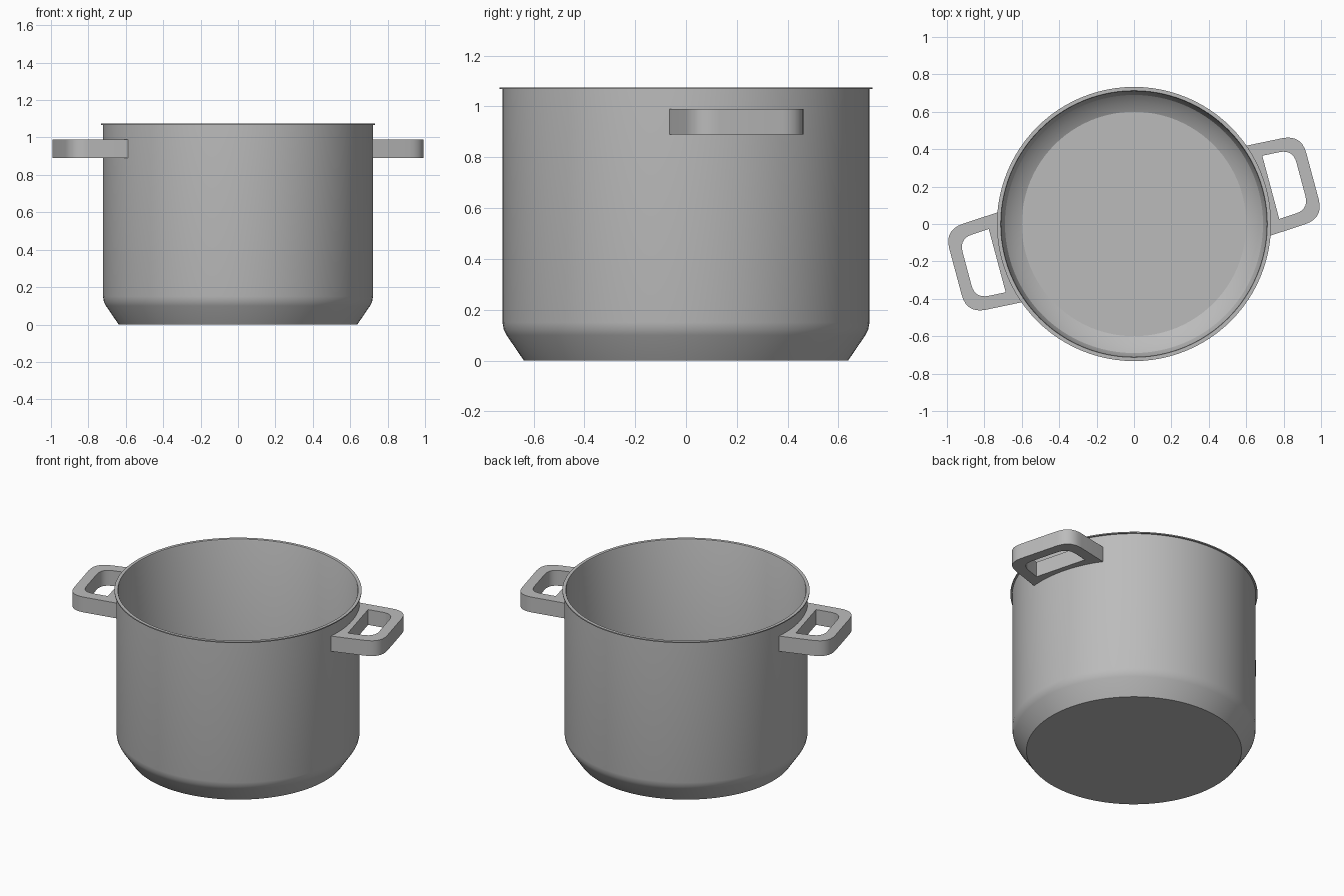
import bpy, bmesh, math
from mathutils import Vector, Matrix

cube = bpy.data.objects.get("Cube")
if cube:
    bpy.data.objects.remove(cube, do_unlink=True)

# One brushed grey metal for everything
STEEL = (0.5, 0.5, 0.5, 1)
steel = bpy.data.materials.new("grey_steel")
steel.use_nodes = True
steel.diffuse_color = STEEL
steel.node_tree.nodes["Principled BSDF"].inputs["Base Color"].default_value = STEEL


def finish(bm, name, angle):
    """Turn a bmesh into a smooth shaded object that keeps its sharp edges."""
    bmesh.ops.recalc_face_normals(bm, faces=bm.faces)
    mesh = bpy.data.meshes.new(name)
    bm.to_mesh(mesh)
    bm.free()
    mesh.materials.append(steel)
    obj = bpy.data.objects.new(name, mesh)
    bpy.context.collection.objects.link(obj)
    bpy.ops.object.select_all(action='DESELECT')
    obj.select_set(True)
    bpy.context.view_layer.objects.active = obj
    bpy.ops.object.shade_smooth_by_angle(angle=math.radians(angle))
    return obj


def lathe(name, profile, steps=96):
    bm = bmesh.new()
    verts = [bm.verts.new((r, 0, z)) for r, z in profile]
    edges = [bm.edges.new(pair) for pair in zip(verts, verts[1:])]
    bmesh.ops.spin(bm, geom=verts + edges, axis=(0, 0, 1), cent=(0, 0, 0),
                   angle=math.tau, steps=steps)
    bmesh.ops.remove_doubles(bm, verts=bm.verts, dist=0.0005)
    return finish(bm, name, 25)


def rounded(prev, corner, nxt, cut, steps=7):
    """Points of a curve that rounds off one corner."""
    prev, corner, nxt = Vector(prev), Vector(corner), Vector(nxt)
    a = corner + (prev - corner).normalized() * cut
    b = corner + (nxt - corner).normalized() * cut
    return [a * (1 - t) ** 2 + corner * 2 * t * (1 - t) + b * t ** 2
            for t in (i / steps for i in range(steps + 1))]


def arm_outline(root_u, root_v, tip_u, tip_v, cut):
    """Tapering open loop, from one root round the two tip corners to the other."""
    pts = [(root_u, -root_v), (tip_u, -tip_v), (tip_u, tip_v), (root_u, root_v)]
    return ([Vector(pts[0])] + rounded(*pts[:3], cut)
            + rounded(*pts[1:], cut) + [Vector(pts[3])])


def handle(name, angle):
    wall, half = 0.715, 0.25
    spread = math.asin(half / wall)
    outer = arm_outline(wall * math.cos(spread), half, 0.988, 0.232, 0.105)
    # Root edge follows the curved wall
    for i in range(1, 12):
        a = spread * (1 - i / 6)
        outer.append(Vector((wall * math.cos(a), wall * math.sin(a))))
    hole = arm_outline(0.757, 0.175, 0.924, 0.166, 0.075)

    bm = bmesh.new()
    edges = []
    for loop in (outer, hole):
        vs = [bm.verts.new((p.x, p.y, 0.89)) for p in loop]
        edges += [bm.edges.new((v, vs[i - 1])) for i, v in enumerate(vs)]
    bmesh.ops.triangle_fill(bm, edges=edges, use_beauty=True)
    up = bmesh.ops.extrude_face_region(bm, geom=bm.faces[:])
    bmesh.ops.translate(bm, vec=(0, 0, 0.1),
                        verts=[g for g in up["geom"] if isinstance(g, bmesh.types.BMVert)])
    bmesh.ops.transform(bm, matrix=Matrix.Rotation(math.radians(angle), 4, 'Z'),
                        verts=bm.verts)
    return finish(bm, name, 30)


# Pot body: base, chamfer, outer wall, thin flared rim, inner wall, floor
lathe("pot_body", [
    (0, 0), (0.638, 0), (0.706, 0.1), (0.717, 0.122), (0.722, 0.15),
    (0.722, 1.068), (0.733, 1.068), (0.733, 1.075), (0.713, 1.075),
    (0.71, 1.068), (0.71, 0.16), (0.707, 0.13), (0.69, 0.085),
    (0.65, 0.046), (0.6, 0.02), (0, 0.02)])

# Two side handles, turned slightly off the side axis
handle("left_handle", 15)
handle("right_handle", 195)
